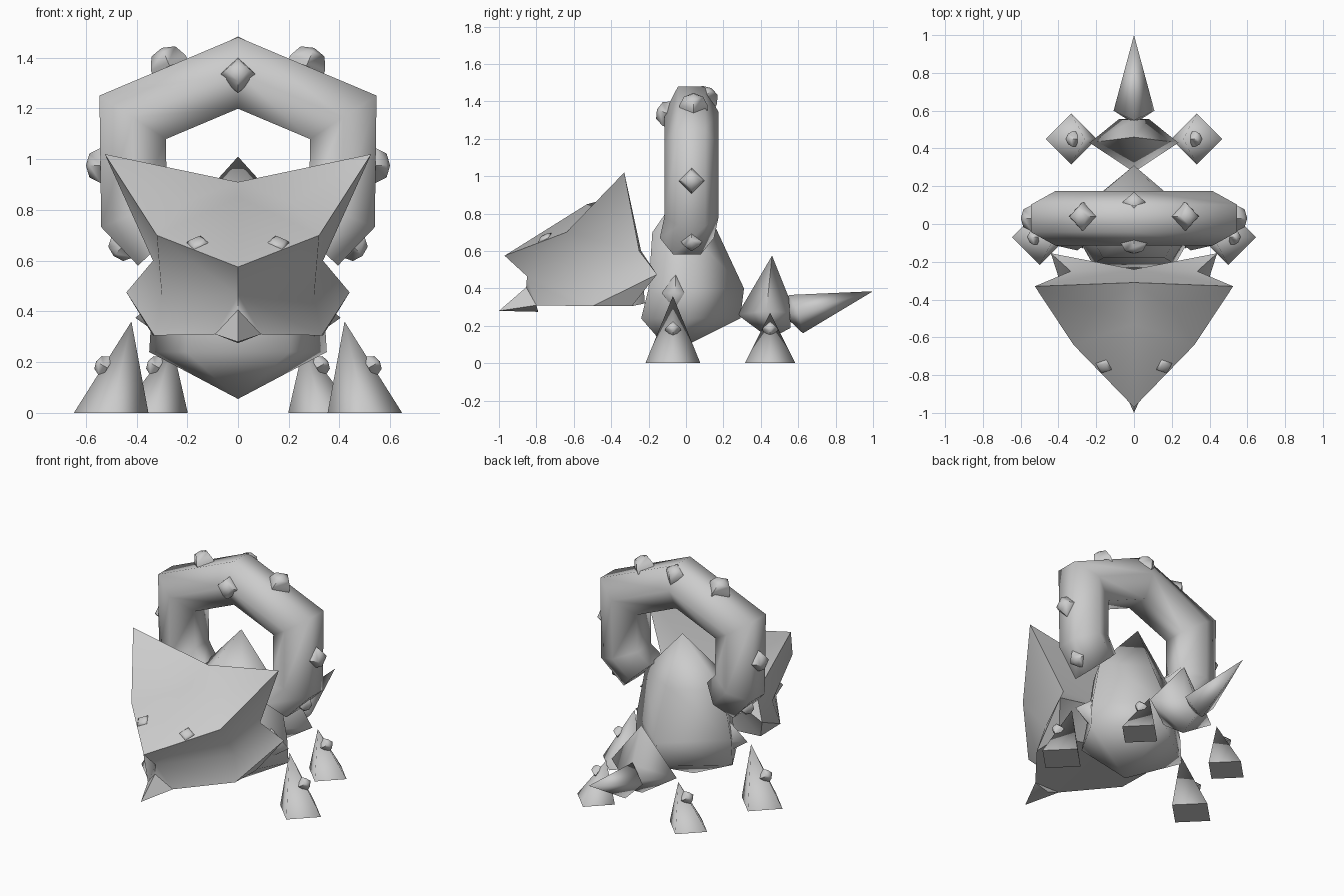
import bpy, bmesh, math
from mathutils import Vector

cube = bpy.data.objects.get("Cube")
if cube:
    bpy.data.objects.remove(cube, do_unlink=True)

grey = bpy.data.materials.new("plain_grey")
grey.use_nodes = True
grey.diffuse_color = (0.6, 0.6, 0.6, 1)
grey.node_tree.nodes["Principled BSDF"].inputs["Base Color"].default_value = (0.6, 0.6, 0.6, 1)


def build(name, verts, faces, angle=95):
    """Mesh object with outward normals, smooth below the given edge angle."""
    me = bpy.data.meshes.new(name)
    me.from_pydata([tuple(v) for v in verts], [], faces)
    bm = bmesh.new()
    bm.from_mesh(me)
    bmesh.ops.recalc_face_normals(bm, faces=bm.faces)
    bm.to_mesh(me)
    bm.free()
    me.shade_smooth()
    me.set_sharp_from_angle(angle=math.radians(angle))
    me.materials.append(grey)
    ob = bpy.data.objects.new(name, me)
    bpy.context.scene.collection.objects.link(ob)


def loft(name, rings, angle=95):
    """Skin a list of rings; a ring of one point closes to a tip."""
    verts, faces, starts = [], [], []
    for r in rings:
        starts.append(len(verts))
        verts += r
    for k in range(len(rings) - 1):
        a, b = rings[k], rings[k + 1]
        n = max(len(a), len(b))
        for i in range(n):
            j = (i + 1) % n
            f = [starts[k] + i % len(a), starts[k] + j % len(a),
                 starts[k + 1] + j % len(b), starts[k + 1] + i % len(b)]
            faces.append(list(dict.fromkeys(f)))
    for k in (0, len(rings) - 1):
        if len(rings[k]) > 2:
            faces.append([starts[k] + i for i in range(len(rings[k]))])
    build(name, verts, faces, angle)


def bump(name, pos, direction, size=0.07, flat=1.0):
    """Blunt four-sided stud standing on a surface."""
    q = Vector(direction).to_track_quat('Z', 'Y')
    rings = []
    for r, h in ((1.0, -0.4), (1.0, 0.0), (0.68, 0.65), (0, 0.85)):
        n = 4 if r else 1
        rings.append([Vector(pos) + q @ Vector((r * size * math.cos(i * math.pi / 2),
                                                r * size * math.sin(i * math.pi / 2),
                                                h * size * flat)) for i in range(n)])
    loft(name, rings, 75)


# Body: faceted spindle with a ridge at the back
def body_ring(z, hw, front, back):
    return [(0, back, z), (hw, 0.02, z), (hw * 0.58, front, z),
            (-hw * 0.58, front, z), (-hw, 0.02, z)]


loft("body", [[(0, -0.08, 0.055)],
              body_ring(0.24, 0.35, -0.24, 0.29),
              body_ring(0.40, 0.34, -0.20, 0.31),
              body_ring(0.70, 0.28, -0.18, 0.17),
              [(0, 0.035, 1.01)]])

# Arched loop over the body, hexagonal tube with mitred bends
half = [(0.30, 0.67), (0.41, 0.785), (0.415, 1.165)]
path = [Vector((-x, z)) for x, z in half] + [Vector((0, 1.34))] + [Vector(p) for p in reversed(half)]
rings = []
for i, p in enumerate(path):
    t1 = (p - path[i - 1]) if i else (path[1] - p)
    t2 = (path[i + 1] - p) if i < len(path) - 1 else t1
    n1, n2 = [Vector((-t.y, t.x)).normalized() for t in (t1, t2)]
    n = (n1 + n2).normalized()
    n /= n.dot(n1)
    cy = 0.005 if i in (0, len(path) - 1) else 0.03
    rings.append([(p.x + n.x * 0.15 * math.sin(a), cy + 0.145 * math.cos(a),
                   p.y + n.y * 0.15 * math.sin(a))
                  for a in [math.pi / 3 * k for k in range(6)]])
loft("loop", rings, 85)

bump("loop_front_stud", (0, -0.1, 1.335), (0, -0.87, 0.35))
bump("loop_back_stud", (0, 0.105, 1.42), (0, 0.5, 0.87))

# Feet, studs and side spikes on both sides
for side, s in (("left", 1), ("right", -1)):
    bump(side + "_loop_upper_stud", (s * 0.275, 0.04, 1.38), (s * 0.4, 0, 0.92), 0.075)
    bump(side + "_loop_side_stud", (s * 0.54, 0.03, 0.975), (s, 0, 0))
    bump(side + "_loop_lower_stud", (s * 0.455, 0.03, 0.655), (s * 0.69, 0, -0.72), 0.06)
    bump(side + "_eye", (s * 0.16, -0.755, 0.672), (s * 0.2, -0.5, 0.82), 0.045, 0.35)
    for end, x, y, r, ax, h in (("front", 0.5, -0.07, 0.147, 0.42, 0.36),
                                ("back", 0.333, 0.45, 0.135, 0.26, 0.27)):
        base = [(s * (x + r), y, 0), (s * x, y + r, 0), (s * (x - r), y, 0), (s * x, y - r, 0)]
        loft(f"{side}_{end}_foot", [base, [(s * ax, y, h)]])
        k = 0.18 / h
        bump(f"{side}_{end}_foot_stud", (s * ((x + r) * (1 - k) + ax * k - 0.005), y, 0.185),
             (s * 0.85, 0, 0.5), 0.042)
    loft(side + "_body_spike", [[(s * 0.27, -0.055, 0.48), (s * 0.27, 0.02, 0.375),
                                 (s * 0.27, -0.055, 0.28), (s * 0.27, -0.13, 0.375)],
                                [(s * 0.405, -0.055, 0.375)]])

# Head: named points of one half, mirrored across x
snout, crown, nape = (0, -0.97, 0.575), (0, -0.53, 0.85), (0, -0.31, 0.91)
edge, dip, horn = (0.32, -0.64, 0.70), (0.21, -0.45, 0.83), (0.525, -0.33, 1.02)
mouth, corner, dent = (0, -0.85, 0.465), (0.30, -0.46, 0.46), (0.335, -0.25, 0.60)
cheek, heel, low = (0.44, -0.155, 0.475), (0.335, -0.29, 0.305), (0.33, -0.50, 0.305)
chin, jaw, jaw_mid = (0, -0.855, 0.40), (0.09, -0.80, 0.31), (0, -0.80, 0.31)
back, under = (0, -0.24, 0.60), (0, -0.22, 0.32)

plate = [(snout, edge, crown), (crown, edge, dip), (dip, edge, horn),
         (crown, dip, nape), (dip, horn, nape)]
upper_jaw = [(snout, mouth, edge), (edge, mouth, corner), (edge, corner, dent), (edge, dent, horn)]
cheeks = [(corner, cheek, dent), (corner, low, cheek), (low, heel, cheek)]
lower_jaw = [(mouth, chin, jaw), (mouth, jaw, low), (mouth, low, corner), (chin, jaw_mid, jaw),
             (jaw, jaw_mid, under), (jaw, under, low), (low, under, heel)]
rear = [(horn, dent, back), (nape, horn, back), (dent, cheek, back),
        (cheek, heel, back), (back, heel, under)]

index, head_faces = {}, []
for s in (1, -1):
    for face in plate + upper_jaw + cheeks + lower_jaw + rear:
        head_faces.append([index.setdefault((s * x, y, z), len(index)) for x, y, z in face])
build("head", list(index), head_faces, 50)

# Chin spike
loft("chin_spike", [[(0, -0.85, 0.41), (0.09, -0.80, 0.31), (0, -0.79, 0.275), (-0.09, -0.80, 0.31)],
                    [(0, -1.0, 0.28)]], 50)

# Tail knob and tail spike
loft("tail_knob", [[(0, 0.275, 0.26)],
                   [(0, 0.46, 0.575), (0.235, 0.43, 0.28), (0, 0.45, 0.13), (-0.235, 0.43, 0.28)],
                   [(0, 0.55, 0.35), (0.08, 0.555, 0.27), (0, 0.56, 0.19), (-0.08, 0.555, 0.27)]])
loft("tail_spike", [[(0, 0.53, 0.25)],
                    [(0, 0.55, 0.365), (0.108, 0.60, 0.27), (0, 0.625, 0.16), (-0.108, 0.60, 0.27)],
                    [(0, 1.0, 0.385)]])
